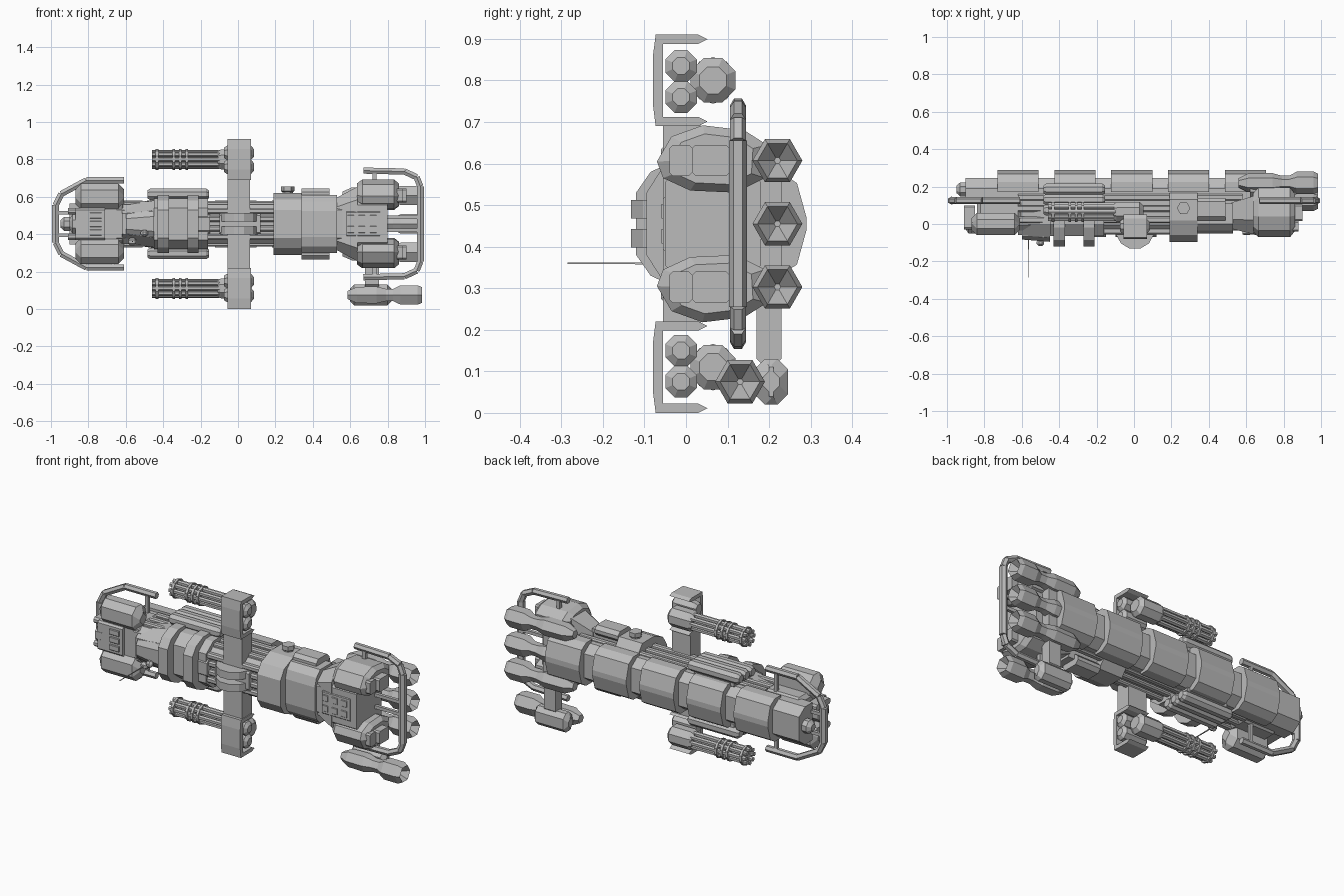
import bpy, bmesh
from math import cos, sin, pi
from mathutils import Vector

if "Cube" in bpy.data.objects:
    bpy.data.objects.remove(bpy.data.objects["Cube"])

MID = 0.455  # height of the ship's plane of symmetry
grey = bpy.data.materials.new("hull_grey")
grey.use_nodes = True
grey.diffuse_color = (0.5, 0.5, 0.5, 1)
grey.node_tree.nodes["Principled BSDF"].inputs["Base Color"].default_value = (0.5, 0.5, 0.5, 1)


def skin(name, rings):
    """Bridge a list of rings into one closed solid."""
    bm = bmesh.new()
    loops = [[bm.verts.new(p) for p in ring] for ring in rings]
    n = len(loops[0])
    for a, b in zip(loops, loops[1:]):
        for i in range(n):
            bm.faces.new((a[i], a[(i + 1) % n], b[(i + 1) % n], b[i]))
    bm.faces.new(loops[0])
    bm.faces.new(loops[-1])
    bmesh.ops.recalc_face_normals(bm, faces=bm.faces)
    mesh = bpy.data.meshes.new(name)
    bm.to_mesh(mesh)
    bm.free()
    mesh.materials.append(grey)
    ob = bpy.data.objects.new(name, mesh)
    bpy.context.collection.objects.link(ob)


def sides(mirror):
    return ((1, "upper_"), (-1, "lower_")) if mirror else ((1, ""),)


def block(name, x, y, z, cut=0.02, ends=0.0, mirror=False):
    """Box with cut long edges and optional sloped ends; z is relative to MID."""
    for s, tag in sides(mirror):
        rings = []
        stops = [(x[0], ends), (x[0] + ends, 0), (x[1] - ends, 0), (x[1], ends)] if ends else [(x[0], 0), (x[1], 0)]
        for px, inset in stops:
            a, b, c, d = y[0] + inset, y[1] - inset, z[0] + inset, z[1] - inset
            k = cut
            ring = [(a + k, c), (b - k, c), (b, c + k), (b, d - k), (b - k, d), (a + k, d), (a, d - k), (a, c + k)]
            rings.append([(px, u, MID + s * v) for u, v in ring])
        skin(tag + name, rings)


def slab(name, x0, x1, outline, mirror=False, slope=1.0):
    """Extrude a (y, z) outline along x; slope scales the ring at x1 about its middle."""
    cy, cz = (sum(p[i] for p in outline) / len(outline) for i in (0, 1))
    for s, tag in sides(mirror):
        skin(tag + name, [[(x, cy + (y - cy) * k, MID + s * (cz + (z - cz) * k)) for y, z in outline]
                          for x, k in ((x0, 1), (x1, slope))])


def sym(half):
    """Complete an outline given for the upper half."""
    return half + [(y, -z) for y, z in reversed(half)]


def lathe(name, stops, y, z, n=8, mirror=False, turn=0.5):
    """Turned part along x from (x, radius) stops."""
    for s, tag in sides(mirror):
        skin(tag + name, [[(x, y + r * cos(2 * pi * (i + turn) / n), MID + s * z + r * sin(2 * pi * (i + turn) / n))
                           for i in range(n)] for x, r in stops])


def rod(name, p, q, r, n=6, mirror=False, tip=1.0):
    """Straight bar between two points."""
    for s, tag in sides(mirror):
        a, b = (Vector((v[0], v[1], MID + s * v[2])) for v in (p, q))
        d = (b - a).normalized()
        u = d.cross(Vector((0, 1, 0)))
        u = (u if u.length > 0.1 else d.cross(Vector((1, 0, 0)))).normalized()
        w = d.cross(u)
        ang = [2 * pi * (i + 0.5) / n for i in range(n)]
        skin(tag + name, [[c + (u * cos(t) + w * sin(t)) * r * k for t in ang] for c, k in ((a, 1), (b, tip))])


# Spine with ridged armour segments along the back
slab("spine", -0.9, 0.68, sym([(0.12, 0.11), (0.19, 0.11), (0.245, 0.07)]))
lathe("spine_nose", [(-0.95, 0.02), (-0.93, 0.04), (-0.88, 0.04)], 0.185, 0, 8)
armour = sym([(0.17, 0.125), (0.225, 0.125), (0.267, 0.098), (0.29, 0.015)])
for i in range(5):
    x = -0.73 + 0.304 * i
    slab("back_armour", x, x + 0.22, armour)

# Core hull and side rails
block("core", (-0.65, 0.6), (-0.035, 0.15), (-0.105, 0.105), 0.03)
for y in (0.005, 0.065, 0.125):
    block("side_rail", (-0.62, 0.58), (y, y + 0.035), (0.09, 0.122), 0.007, mirror=True)
for z in (-0.07, -0.025, 0.025, 0.07):
    block("front_conduit", (-0.2, 0.25), (-0.055, -0.02), (z - 0.016, z + 0.016), 0.008)

# Forward cabin with two broad hoops
slab("cabin", -0.45, -0.16, sym([(0.1, 0.14), (0.0, 0.135), (-0.065, 0.085)]))
slab("cabin_snout", -0.45, -0.62, sym([(0.09, 0.13), (0.0, 0.125), (-0.075, 0.07)]), slope=0.78)
for x in (-0.43, -0.27):
    slab("cabin_hoop", x, x + 0.06, sym([(0.1, 0.155), (-0.02, 0.155), (-0.085, 0.125), (-0.12, 0.075)]))
block("cabin_hatch", (-0.21, -0.15), (-0.07, 0), (-0.05, 0.05), 0.015)
slab("canopy", -0.45, -0.6, sym([(0.0, 0.085), (-0.07, 0.075), (-0.095, 0.04)]), slope=0.7)
rod("antenna", (-0.565, -0.04, -0.095), (-0.565, -0.285, -0.095), 0.004, 4, tip=0.5)
lathe("antenna_base", [(-0.585, 0.012), (-0.575, 0.02), (-0.555, 0.02), (-0.545, 0.012)], -0.05, -0.095, 6)
lathe("sensor_ball", [(-0.52, 0.008), (-0.508, 0.02), (-0.492, 0.02), (-0.48, 0.008)], -0.1, -0.05, 8)

# Launch tubes above and below the cabin
for y in (0.075, 0.13, 0.185):
    lathe("launch_tube", [(-0.485, 0.022), (-0.47, 0.033), (-0.17, 0.033), (-0.155, 0.022)], y, 0.158, 8, True)
block("tube_rack", (-0.45, -0.19), (0.06, 0.2), (0.1, 0.15), 0.01, mirror=True)

# Bow
block("bow_core", (-0.84, -0.6), (-0.03, 0.16), (-0.12, 0.12), 0.03, 0.02)
block("bow_pod", (-0.87, -0.61), (-0.06, 0.06), (0.075, 0.215), 0.035, 0.03, True)
block("bow_panel", (-0.87, -0.71), (-0.05, 0.02), (-0.085, 0.085), 0.01)
for z in (-0.045, 0, 0.045):
    block("bow_panel_plate", (-0.79, -0.73), (-0.057, -0.04), (z - 0.016, z + 0.016), 0.003)
block("bow_brow", (-0.91, -0.85), (-0.03, 0.1), (0.05, 0.085), 0.01, mirror=True)
lathe("bow_dish", [(-0.9, 0.03), (-0.885, 0.055), (-0.84, 0.055)], 0.0, 0, 8)

# Guard frames around both ends
Y = 0.125
bow_path = [(-0.975, 0.1), (-0.945, 0.16), (-0.81, 0.233), (-0.61, 0.233)]
stern_path = [(0.975, 0.2), (0.955, 0.25), (0.89, 0.28), (0.67, 0.285)]
for label, path in (("bow", bow_path), ("stern", stern_path)):
    x, z = path[0]
    rod(label + "_guard_bar", (x, Y, -z), (x, Y, z), 0.022)
    for (x0, z0), (x1, z1) in zip(path, path[1:]):
        rod(label + "_guard_arm", (x0, Y, z0), (x1, Y, z1), 0.019, mirror=True)
rod("bow_guard_strut", (-0.67, Y, 0.1), (-0.67, Y, 0.235), 0.013, 4, True)
rod("bow_guard_brace", (-0.97, Y, 0.06), (-0.85, Y, 0.06), 0.013, 4, True)
rod("stern_guard_strut", (0.73, Y, 0.15), (0.73, Y, 0.28), 0.015, 4, True)
rod("stern_guard_brace", (0.79, Y, 0.035), (0.97, Y, 0.035), 0.013, 4, True)

# Cross beam with clamps
block("cross_beam", (-0.055, 0.065), (-0.055, 0.035), (-0.25, 0.25), 0.012)
for z in (-0.035, 0.035):
    skin("beam_clamp", [[(0.005 + r * cos(pi * (i + 0.5) / 6), -0.025 + (r + 0.005) * sin(pi * (i + 0.5) / 6),
                          MID + z + h) for i in range(12)]
                        for r, h in ((0.085, -0.022), (0.106, -0.022), (0.106, 0.022), (0.085, 0.022))])
block("clamp_bracket", (-0.1, 0.12), (-0.07, 0), (-0.055, 0.055), 0.01)

# Open bracket and drums at each beam end
slab("mount_face", -0.055, 0.07, [(-0.055, 0.235), (-0.073, 0.235), (-0.08, 0.29), (-0.08, 0.4),
                                  (-0.073, 0.455), (-0.055, 0.455)], True)
for z in (0.235, 0.433):
    slab("mount_flange", -0.055, 0.07, [(-0.065, z), (0.03, z), (0.052, z + 0.011), (0.03, z + 0.022),
                                        (-0.065, z + 0.022)], True)
for z in (0.305, 0.38):
    lathe("mount_drum", [(-0.075, 0.03), (-0.06, 0.041), (0.07, 0.041), (0.085, 0.022)], -0.012, z, 8, True)

# Rotary guns
GY, GZ = 0.065, 0.345
lathe("gun_motor", [(-0.11, 0.045), (-0.09, 0.058), (0.03, 0.058), (0.05, 0.035)], GY, GZ, 8, True)
lathe("gun_shaft", [(-0.44, 0.02), (-0.1, 0.02)], GY, GZ, 6, True)
for i in range(8):
    a = 2 * pi * i / 8
    lathe("gun_barrel", [(-0.46, 0.013), (-0.1, 0.013)], GY + 0.038 * cos(a), GZ + 0.038 * sin(a), 6, True)
for x in (-0.44, -0.35, -0.315, -0.28):
    lathe("gun_collar", [(x, 0.056), (x + 0.014, 0.056)], GY, GZ, 10, True)

# Midship housing
slab("midship_band", 0.19, 0.34, sym([(0.165, 0.12), (0.13, 0.165), (0.02, 0.165), (-0.06, 0.13), (-0.095, 0.075)]))
slab("midship_housing", 0.34, 0.53, sym([(0.11, 0.155), (0.0, 0.155), (-0.035, 0.12), (-0.05, 0.07)]))
block("midship_saddle", (0.34, 0.49), (0.02, 0.14), (0.13, 0.19), 0.02, mirror=True)
skin("roof_turret", [[(0.265 + r * cos(pi * i / 3), 0.085 + r * sin(pi * i / 3), MID + z) for i in range(6)]
                     for z, r in ((0.14, 0.028), (0.17, 0.028), (0.175, 0.036), (0.2, 0.036))])

# Stern block
slab("stern_taper", 0.64, 0.52, sym([(0.15, 0.2), (0.02, 0.2), (-0.055, 0.13)]), slope=0.68)
block("stern_core", (0.62, 0.8), (-0.05, 0.18), (-0.13, 0.13), 0.03)
block("stern_panel", (0.58, 0.76), (-0.055, -0.03), (-0.065, 0.065), 0.004)
for x in (0.6, 0.66, 0.72):
    for z in (-0.03, 0.03):
        block("stern_panel_tile", (x - 0.015, x + 0.02), (-0.06, -0.05), (z - 0.018, z + 0.018), 0.002)

# Wide stern pods with bevelled ends and twin square outlets
pod = [(-0.07, 0.15), (-0.035, 0.21), (0.04, 0.237), (0.14, 0.225), (0.195, 0.19), (0.19, 0.11), (0.12, 0.075),
       (0.01, 0.08), (-0.055, 0.11)]
slab("stern_pod", 0.665, 0.835, pod, True)
slab("stern_pod_front", 0.665, 0.635, pod, True, 0.75)
slab("stern_pod_rear", 0.835, 0.86, pod, True, 0.75)
for y0, y1, x1 in ((-0.04, 0.015, 0.88), (0.015, 0.105, 0.9)):
    block("stern_pod_outlet", (0.85, x1), (y0, y1), (0.115, 0.19), 0.008, mirror=True)


# Main engines with hollow six-sided nozzles
def engine(name, y, z, x0=0.56):
    lathe(name, [(x0, 0.025), (x0 + 0.05, 0.05), (0.74, 0.052), (0.79, 0.038), (0.83, 0.038), (0.87, 0.06),
                 (0.96, 0.06), (0.985, 0.048), (0.93, 0.008)], y, z, 6, turn=0)


for z in (-0.152, 0, 0.152):
    engine("engine", 0.22, z)
block("engine_bridge", (0.62, 0.76), (0.14, 0.23), (-0.18, 0.18), 0.03)

# Outrigger engine under the stern
engine("outrigger_engine", 0.13, -0.38, 0.585)
block("outrigger_housing", (0.6, 0.82), (0.165, 0.245), (-0.435, -0.325), 0.025, 0.02)
block("outrigger_strut", (0.68, 0.755), (0.17, 0.23), (-0.34, -0.12), 0.015)
